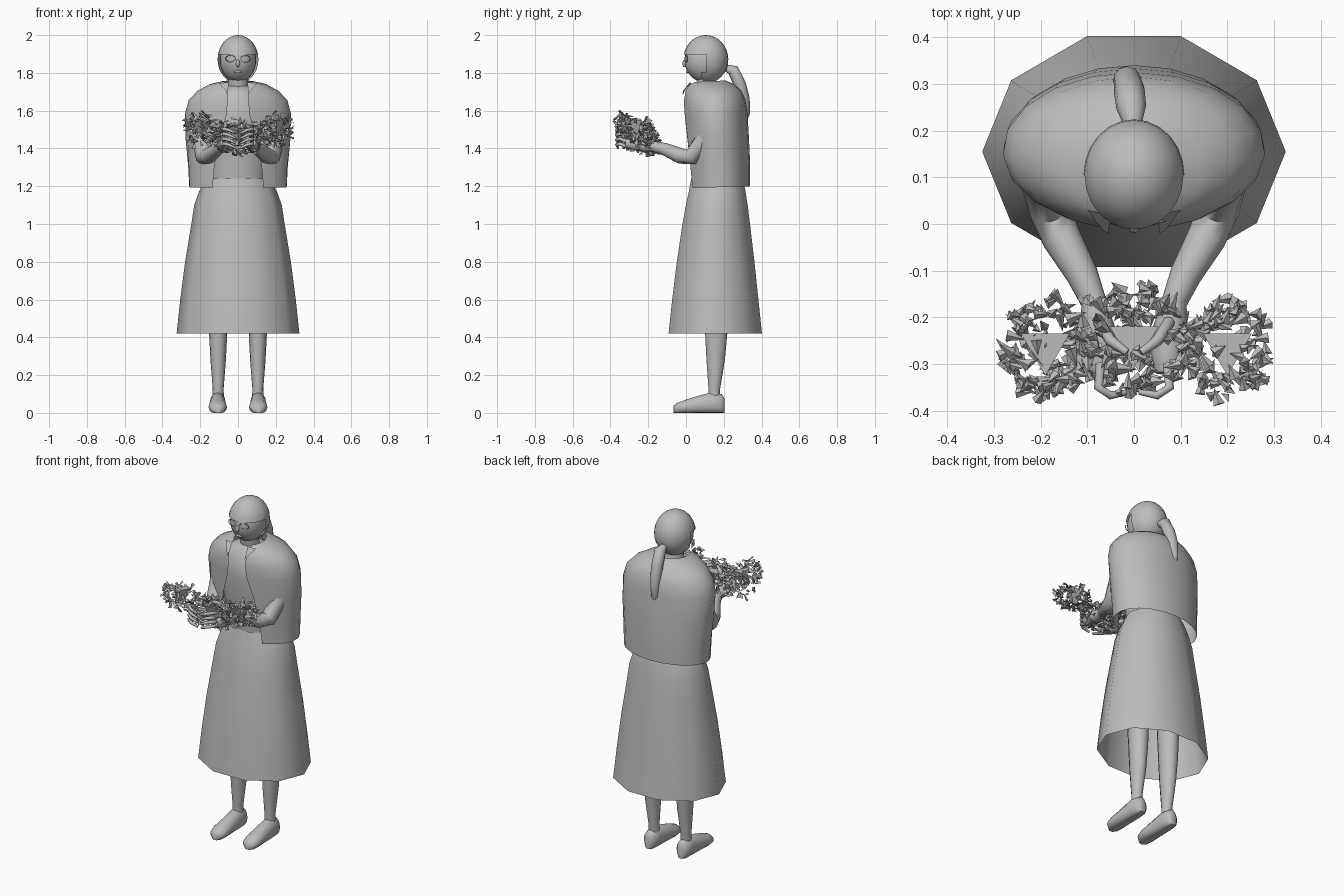
import bpy, bmesh, math, random
from mathutils import Vector, Matrix

if "Cube" in bpy.data.objects:
    bpy.data.objects.remove(bpy.data.objects["Cube"])
random.seed(7)

grey = bpy.data.materials.new("plain_grey")
grey.use_nodes = True
grey.diffuse_color = (0.5, 0.5, 0.5, 1)
grey.node_tree.nodes["Principled BSDF"].inputs["Base Color"].default_value = (0.5, 0.5, 0.5, 1)


def finish(name, bm, smooth=60, subdiv=0):
    bmesh.ops.recalc_face_normals(bm, faces=bm.faces)
    mesh = bpy.data.meshes.new(name)
    bm.to_mesh(mesh)
    bm.free()
    obj = bpy.data.objects.new(name, mesh)
    bpy.context.collection.objects.link(obj)
    mesh.materials.append(grey)
    if subdiv:
        obj.modifiers.new("Subdivision", 'SUBSURF').levels = subdiv
        obj.modifiers["Subdivision"].render_levels = subdiv
    if smooth:
        bpy.ops.object.select_all(action='DESELECT')
        obj.select_set(True)
        bpy.context.view_layer.objects.active = obj
        bpy.ops.object.shade_smooth_by_angle(angle=math.radians(smooth))
    return obj


def bridge(bm, rings, closed=True):
    for a, b in zip(rings, rings[1:]):
        for i in range(len(a) if closed else len(a) - 1):
            j = (i + 1) % len(a)
            bm.faces.new((a[i], a[j], b[j], b[i]))


def loft(name, sections, sides, cx=0, caps=True, **kw):
    """Stacked ellipses given as (z, centre y, radius x, radius y)."""
    bm = bmesh.new()
    rings = []
    for z, cy, rx, ry in sections:
        angles = [math.tau * (i + 0.5) / sides for i in range(sides)]
        rings.append([bm.verts.new((cx + rx * math.sin(a), cy - ry * math.cos(a), z)) for a in angles])
    bridge(bm, rings)
    if caps:
        bm.faces.new(rings[0])
        bm.faces.new(rings[-1])
    return finish(name, bm, **kw)


def tube(name, points, sides=10, flat=1.0, **kw):
    """Round limb through (x, y, z, radius) points."""
    bm = bmesh.new()
    rings = []
    for i, (x, y, z, r) in enumerate(points):
        a = Vector(points[max(i - 1, 0)][:3])
        b = Vector(points[min(i + 1, len(points) - 1)][:3])
        turn = (b - a).to_track_quat('Z', 'Y')
        rings.append([bm.verts.new(Vector((x, y, z)) + turn @ Vector(
            (r * flat * math.cos(t * math.tau / sides), r * math.sin(t * math.tau / sides), 0)))
            for t in range(sides)])
    bridge(bm, rings)
    bm.faces.new(rings[0])
    bm.faces.new(rings[-1])
    return finish(name, bm, **kw)


def ball(name, centre, size, keep=None, seg=24):
    bm = bmesh.new()
    bmesh.ops.create_uvsphere(bm, u_segments=seg, v_segments=seg * 2 // 3, radius=1)
    if keep:
        bmesh.ops.delete(bm, geom=[f for f in bm.faces if not keep(f.calc_center_median())], context='FACES')
    bmesh.ops.transform(bm, matrix=Matrix.Translation(centre) @ Matrix.Diagonal((*size, 1)), verts=bm.verts)
    return finish(name, bm)


# Skirt: open ten-sided bell
loft("skirt", [(0.42, 0.155, 0.325, 0.26), (0.6, 0.155, 0.306, 0.24), (0.8, 0.157, 0.28, 0.216),
               (1.0, 0.16, 0.247, 0.188), (1.1, 0.163, 0.232, 0.172), (1.17, 0.165, 0.207, 0.158),
               (1.24, 0.165, 0.17, 0.145)], 10, caps=False)

# Torso and neck
loft("torso", [(1.1, 0.16, 0.16, 0.12), (1.24, 0.16, 0.155, 0.13), (1.4, 0.15, 0.17, 0.14),
               (1.55, 0.145, 0.19, 0.152), (1.64, 0.14, 0.18, 0.14), (1.7, 0.13, 0.12, 0.1),
               (1.73, 0.12, 0.06, 0.06)], 16)
loft("neck", [(1.68, 0.12, 0.055, 0.055), (1.8, 0.1, 0.05, 0.05)], 14)

# Cape: (z, centre y, radius x, radius y, half width of the front opening)
bm = bmesh.new()
rings = []
for z, cy, rx, ry, gap in [(1.19, 0.175, 0.26, 0.165, 0.135), (1.3, 0.172, 0.265, 0.168, 0.125),
                           (1.45, 0.165, 0.278, 0.168, 0.1), (1.58, 0.157, 0.281, 0.168, 0.06),
                           (1.65, 0.15, 0.262, 0.165, 0.055), (1.7, 0.142, 0.215, 0.15, 0.055),
                           (1.735, 0.125, 0.15, 0.12, 0.06), (1.75, 0.115, 0.085, 0.095, 0.06)]:
    start = math.asin(gap / rx)
    row = []
    for i in range(19):
        a = start + (math.tau - 2 * start) * i / 18
        row.append(bm.verts.new((rx * math.sin(a), cy - ry * math.cos(a), z + 0.005 * (1 - math.cos(a)))))
    rings.append(row)
bridge(bm, rings, closed=False)
finish("cape", bm)

# Head, hair shell with a face opening, tied-back hair
ball("head", (0, 0.1, 1.868), (0.096, 0.108, 0.118))
ball("hair", (0, 0.105, 1.872), (0.108, 0.119, 0.128),
     keep=lambda c: c.z > 0.2 or (c.y > -0.1 and c.z > -0.9))
tube("ponytail", [(-0.003, 0.215, 1.825, 0.02), (-0.006, 0.25, 1.815, 0.032), (-0.01, 0.285, 1.74, 0.033),
                  (-0.015, 0.308, 1.66, 0.03), (-0.018, 0.316, 1.58, 0.022), (-0.02, 0.312, 1.52, 0.008)])
ball("nose", (0, -0.006, 1.85), (0.011, 0.014, 0.02), seg=10)
ball("mouth", (0, 0.009, 1.805), (0.024, 0.009, 0.007), seg=10)

for side, s in (("left", 1), ("right", -1)):
    # Legs and feet
    loft(side + "_leg", [(0.09, 0.15, 0.03, 0.03), (0.13, 0.15, 0.029, 0.032), (0.28, 0.157, 0.041, 0.05),
                         (0.42, 0.16, 0.048, 0.06), (0.7, 0.16, 0.06, 0.07)], 14, cx=s * 0.105)
    bm = bmesh.new()
    rings = []
    for y, w, h in [(0.205, 0.02, 0.075), (0.19, 0.036, 0.1), (0.14, 0.042, 0.112), (0.06, 0.044, 0.09),
                    (-0.01, 0.049, 0.068), (-0.05, 0.04, 0.052), (-0.066, 0.018, 0.038)]:
        rings.append([bm.verts.new((s * 0.107 + w * math.cos(t * math.tau / 14), y,
                                    max(0.0, h * (0.45 + 0.55 * math.sin(t * math.tau / 14)))))
                      for t in range(14)])
    bridge(bm, rings)
    bm.faces.new(rings[0])
    bm.faces.new(rings[-1])
    finish(side + "_shoe", bm)

    # Arm, palm and curled fingers
    tube(side + "_arm", [(s * 0.2, 0.15, 1.62, 0.055), (s * 0.195, 0.1, 1.45, 0.05), (s * 0.18, 0.03, 1.355, 0.045),
                         (s * 0.155, -0.03, 1.36, 0.042), (s * 0.11, -0.11, 1.395, 0.034),
                         (s * 0.085, -0.17, 1.41, 0.027)], 12)
    tube(side + "_palm", [(s * 0.088, -0.16, 1.41, 0.025), (s * 0.078, -0.22, 1.415, 0.036),
                          (s * 0.072, -0.28, 1.425, 0.036), (s * 0.07, -0.32, 1.43, 0.025)], 10)
    for k in range(4):
        z = 1.41 + 0.026 * k
        tube(f"{side}_finger_{k + 1}", [(s * 0.072, -0.3, z - 0.005, 0.01), (s * 0.076, -0.35, z + 0.015, 0.01),
                                        (s * 0.05, -0.367, z + 0.01, 0.009), (s * 0.012, -0.36, z - 0.008, 0.006)], 8)
    tube(side + "_thumb", [(s * 0.075, -0.21, 1.45, 0.013), (s * 0.05, -0.25, 1.52, 0.012),
                           (s * 0.015, -0.275, 1.53, 0.008)], 8)

    # Collar point
    bm = bmesh.new()
    bm.faces.new([bm.verts.new((s * x, y, z)) for x, y, z in
                  ((0.05, 0.02, 1.75), (0.1, 0.03, 1.745), (0.065, -0.015, 1.705), (0.055, -0.02, 1.68))])
    finish(side + "_collar", bm, smooth=0)

    # Spectacle rim
    rim = [(s * (0.04 + 0.026 * math.cos(t * math.tau / 12)), -0.005 + 0.012 * (math.cos(t * math.tau / 12) + 1) / 2,
            1.875 + 0.018 * math.sin(t * math.tau / 12), 0.0025) for t in range(13)]
    tube(side + "_lens_rim", rim, 5)

# Bouquet: three clumps of pointed leaves, each round a paper cone
clumps = [((-0.19, -0.265, 1.5), (0.1, 0.11, 0.085), 120), ((0.2, -0.265, 1.5), (0.1, 0.11, 0.085), 120),
          ((0, -0.25, 1.46), (0.14, 0.12, 0.1), 190)]
bm = bmesh.new()
for centre, size, count in clumps:
    for i in range(count):
        d = Vector([random.gauss(0, 1) for _ in range(3)]).normalized()
        if abs(d.z) > 0.85:
            d.z *= 0.6
        reach = random.uniform(0.75, 1.0)
        p = Vector(centre) + Vector([a * b * reach for a, b in zip(d, size)])
        p.z -= 0.35 * (p.y + 0.26)
        turn = Vector([random.gauss(0, 1) for _ in range(3)]).to_track_quat('Z', 'Y').to_matrix().to_4x4()
        shape = Matrix.Diagonal((1, 0.5, 1, 1))
        bmesh.ops.create_cone(bm, segments=3, cap_ends=True, radius1=random.uniform(0.011, 0.018), radius2=0,
                              depth=random.uniform(0.03, 0.046), matrix=Matrix.Translation(p) @ turn @ shape)
finish("bouquet_leaves", bm, smooth=0)
bm = bmesh.new()
for centre, size, count in clumps:
    bmesh.ops.create_cone(bm, segments=3, cap_ends=True, radius1=0.06, radius2=0.005, depth=0.1,
                          matrix=Matrix.Translation(centre) @ Matrix.Rotation(math.pi, 4, 'X'))
finish("bouquet_cones", bm, smooth=0)
